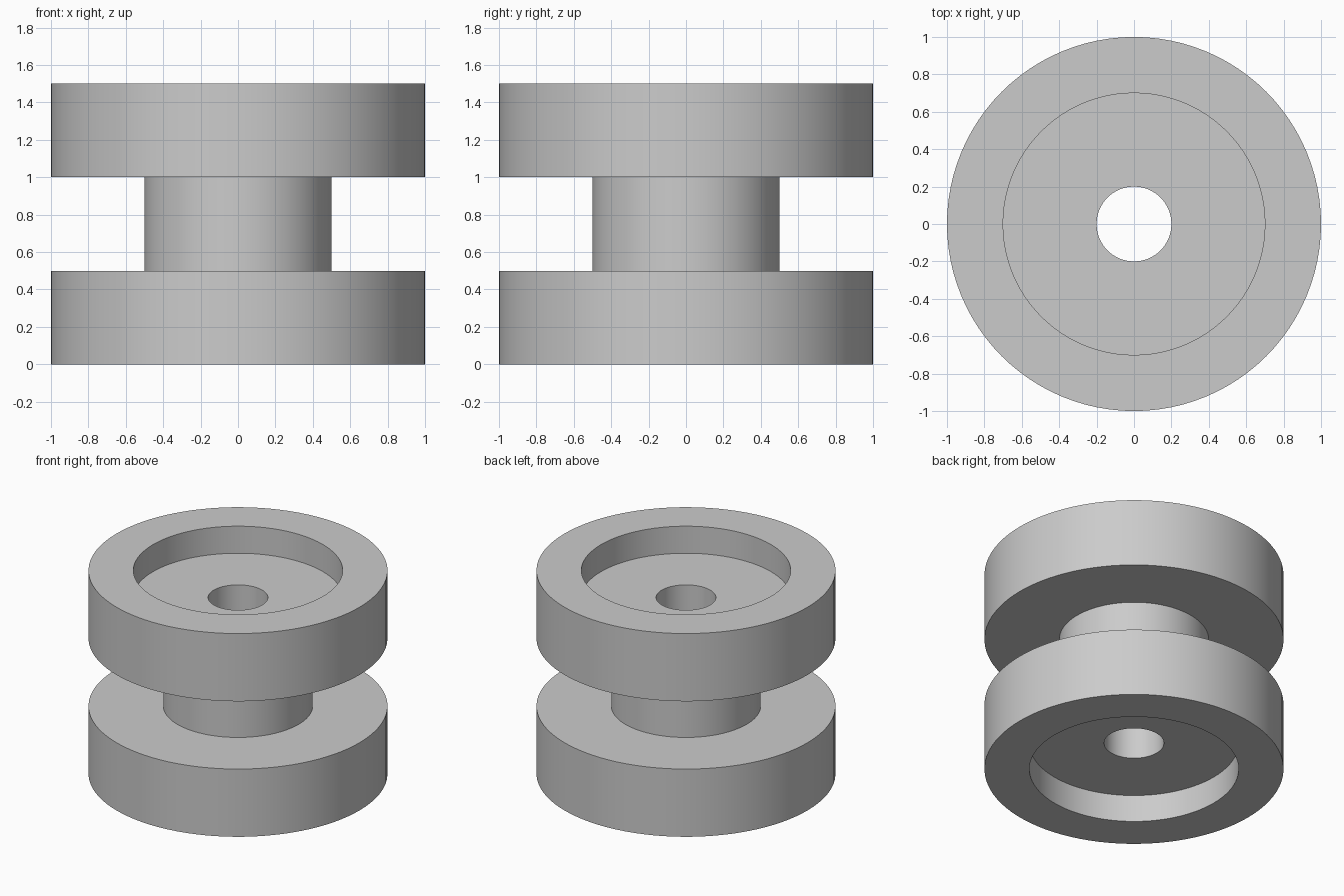
import bpy
import bmesh
from math import pi, radians
from mathutils import Matrix

SEGMENTS = 96
HEIGHT = 1.5
FLANGE_R, CORE_R, RECESS_R, BORE_R = 1.0, 0.5, 0.7, 0.2
FLANGE_H, RECESS_D = 0.5, 0.2

cube = bpy.data.objects.get("Cube")
if cube:
    bpy.data.objects.remove(cube, do_unlink=True)

# One plain grey for the whole spool
grey = bpy.data.materials.new("plain grey")
grey.use_nodes = True
colour = (0.6, 0.6, 0.6, 1.0)
grey.diffuse_color = colour
grey.node_tree.nodes["Principled BSDF"].inputs["Base Color"].default_value = colour


def lathe(name, profile):
    """Revolve a closed (radius, height) profile around the z axis."""
    bm = bmesh.new()
    verts = [bm.verts.new((r, 0, z)) for r, z in profile]
    edges = [bm.edges.new((verts[i - 1], verts[i])) for i in range(len(verts))]
    bmesh.ops.spin(bm, geom=verts + edges, axis=(0, 0, 1), cent=(0, 0, 0),
                   angle=2 * pi, steps=SEGMENTS, use_merge=True)
    bmesh.ops.remove_doubles(bm, verts=bm.verts, dist=0.0001)
    bmesh.ops.recalc_face_normals(bm, faces=bm.faces)
    mesh = bpy.data.meshes.new(name)
    bm.to_mesh(mesh)
    bm.free()
    mesh.materials.append(grey)
    obj = bpy.data.objects.new(name, mesh)
    bpy.context.collection.objects.link(obj)
    return obj


# Lower half outline, from the bore out to the core, then mirrored in height
lower = [
    (BORE_R, RECESS_D),
    (RECESS_R, RECESS_D),
    (RECESS_R, 0),
    (FLANGE_R, 0),
    (FLANGE_R, FLANGE_H),
    (CORE_R, FLANGE_H),
]
upper = [(r, HEIGHT - z) for r, z in reversed(lower)]

# Spool: two recessed flanges joined by a bored core
spool = lathe("spool", lower + upper)

bpy.ops.object.select_all(action="DESELECT")
spool.select_set(True)
bpy.context.view_layer.objects.active = spool
bpy.ops.object.shade_smooth_by_angle(angle=radians(30))
